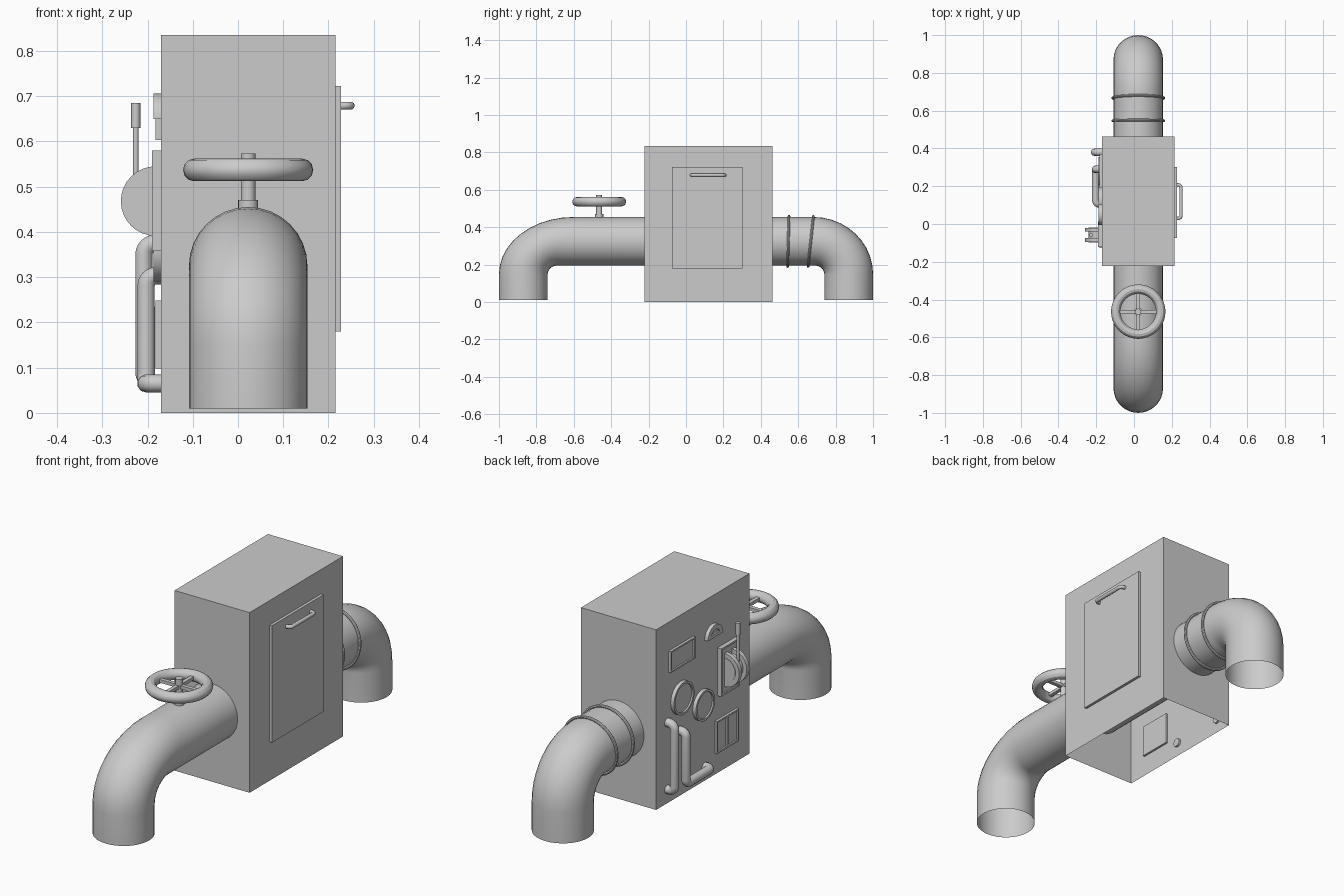
import bpy, bmesh, math
from mathutils import Vector, Matrix

if "Cube" in bpy.data.objects:
    bpy.data.objects.remove(bpy.data.objects["Cube"])

PX = 0.0225      # pipe / wheel centre line
WALL = -0.17     # instrument wall of the cabinet


def finish(bm, name, smooth=True):
    bmesh.ops.recalc_face_normals(bm, faces=bm.faces)
    me = bpy.data.meshes.new(name)
    bm.to_mesh(me)
    bm.free()
    ob = bpy.data.objects.new(name, me)
    bpy.context.collection.objects.link(ob)
    if smooth:
        bpy.ops.object.select_all(action='DESELECT')
        bpy.context.view_layer.objects.active = ob
        ob.select_set(True)
        bpy.ops.object.shade_smooth_by_angle(angle=math.radians(35))
    return ob


def recess(bm, thick, depth):
    # sink a framed area into every face that looks towards -x
    bm.normal_update()
    for f in [f for f in bm.faces if f.normal.x < -0.9]:
        bmesh.ops.inset_region(bm, faces=[f], thickness=thick)
        bm.normal_update()
        bmesh.ops.inset_region(bm, faces=[f], thickness=0.0005, depth=0)
        bmesh.ops.translate(bm, verts=f.verts, vec=(depth, 0, 0))


def box(name, lo, hi, frame=0, depth=0.007, open_bottom=False):
    lo, hi = Vector(lo), Vector(hi)
    bm = bmesh.new()
    m = Matrix.Translation((lo + hi) / 2) @ Matrix.Diagonal((*(hi - lo), 1))
    bmesh.ops.create_cube(bm, size=1, matrix=m)
    if open_bottom:
        bm.normal_update()
        bmesh.ops.delete(bm, geom=[f for f in bm.faces if f.normal.z < -.9], context='FACES')
    if frame:
        recess(bm, frame, depth)
    return finish(bm, name, False)


def cylinder(name, a, b, r, seg=24):
    a, b = Vector(a), Vector(b)
    bm = bmesh.new()
    rot = (b - a).to_track_quat('Z', 'Y').to_matrix().to_4x4()
    bmesh.ops.create_cone(bm, cap_ends=True, segments=seg, radius1=r, radius2=r,
                          depth=(b - a).length, matrix=Matrix.Translation((a + b) / 2) @ rot)
    return finish(bm, name)


def torus(name, loc, R, r, rot=(0, 0, 0), seg=40, sides=12):
    bpy.ops.mesh.primitive_torus_add(location=loc, rotation=rot, major_radius=R,
                                     minor_radius=r, major_segments=seg, minor_segments=sides)
    bpy.context.object.name = name
    bpy.ops.object.shade_smooth_by_angle()


def tube(name, pts, r, bend):
    # bent rod: straight runs with rounded corners
    pts = [Vector(p) for p in pts]
    path = [pts[0]]
    for p, c, n in zip(pts, pts[1:], pts[2:]):
        s, e = c + (p - c).normalized() * bend, c + (n - c).normalized() * bend
        o = s + e - c
        for i in range(7):
            t = math.pi / 2 * i / 6
            path.append(o + (s - o) * math.cos(t) + (e - o) * math.sin(t))
    path.append(pts[-1])
    cu = bpy.data.curves.new(name, 'CURVE')
    cu.dimensions = '3D'
    cu.bevel_depth, cu.bevel_resolution, cu.use_fill_caps = r, 3, True
    sp = cu.splines.new('POLY')
    sp.points.add(len(path) - 1)
    for q, v in zip(sp.points, path):
        q.co = (*v, 1)
    bpy.context.collection.objects.link(bpy.data.objects.new(name, cu))


def wall_disc(name, y, z, r, x, rim, half=False):
    # round or half-round dial on the instrument wall
    n = 32
    span = math.pi if half else 2 * math.pi
    count = n // 2 + 1 if half else n
    bm = bmesh.new()
    vs = [bm.verts.new((x, y + r * math.cos(span * i / (n // 2 if half else n)),
                        z + r * math.sin(span * i / (n // 2 if half else n)))) for i in range(count)]
    f = bm.faces.new(vs)
    ex = bmesh.ops.extrude_face_region(bm, geom=[f])
    bmesh.ops.translate(bm, vec=(-0.16 - x, 0, 0),
                        verts=[g for g in ex['geom'] if isinstance(g, bmesh.types.BMVert)])
    bmesh.ops.recalc_face_normals(bm, faces=bm.faces)
    recess(bm, rim, 0.007)
    finish(bm, name)


# cabinet, open underneath
box('cabinet', (WALL, -.222, 0), (.215, .462, .835), open_bottom=True)

# main pipe: rings lofted between an outer and an inner profile
sections = [((-1, .01), (-.74, .01))]
N = 10
for i in range(N + 1):
    t = math.pi / 2 * i / N
    c, s = math.cos(t), math.sin(t)
    sections.append(((-.60 - .40 * c, .15 + .305 * s), (-.69 - .05 * c, .145 + .05 * s)))
for i in range(N, -1, -1):
    t = math.pi / 2 * i / N
    c, s = math.cos(t), math.sin(t)
    sections.append(((.68 + .32 * c, .15 + .305 * s), (.69 + .05 * c, .145 + .05 * s)))
sections.append(((1, .01), (.74, .01)))
bm = bmesh.new()
rings = []
for o, n in sections:
    o, n = Vector((PX, *o)), Vector((PX, *n))
    mid, u = (o + n) / 2, (o - n) / 2
    rings.append([bm.verts.new(mid + u * math.cos(a) + Vector((.131 * math.sin(a), 0, 0)))
                  for a in (2 * math.pi * k / 32 for k in range(32))])
for r0, r1 in zip(rings, rings[1:]):
    for k in range(32):
        bm.faces.new((r0[k], r0[k - 1], r1[k - 1], r1[k]))
finish(bm, 'main_pipe')

# pipe clamps
for y, tilt in ((.547, -1.5), (.667, -6)):
    torus('pipe_clamp', (PX, y, .325), .135, .007, (math.radians(90 + tilt), 0, 0), sides=8)

# valve wheel
WY = -.464
torus('valve_wheel_rim', (PX, WY, .537), .119, .025)
cylinder('valve_stem', (PX, WY, .44), (PX, WY, .573), .016)
cylinder('valve_collar', (PX, WY, .44), (PX, WY, .47), .022)
box('wheel_spoke_x', (PX - .115, WY - .009, .53), (PX + .115, WY + .009, .545))
box('wheel_spoke_y', (PX - .009, WY - .115, .53), (PX + .009, WY + .115, .545))

# service door and handle
box('door', (.205, -.075, .18), (.228, .302, .722))
tube('door_handle', [(.222, .03, .679), (.249, .03, .679), (.249, .207, .679), (.222, .207, .679)], .009, .015)

# instrument wall: screen, dials, vent
box('screen', (-.182, .19, .603), (-.16, .37, .702), frame=.01)
wall_disc('half_gauge', .05, .65, .056, -.187, .022, half=True)
wall_disc('large_dial', .28, .453, .075, -.187, .01)
wall_disc('small_dial', .124, .36, .07, -.187, .01)
for i in range(2):
    y = -.128 + .08 * i
    box('vent_half', (-.182, y, .098), (-.16, y + .08, .248), frame=.01)

# lever switch: back plate, twin discs, core and arm
box('lever_plate', (-.19, -.122, .358), (-.16, .013, .58), frame=.012, depth=.006)
for y in (-.095, -.04):
    cylinder('lever_disc', (-.182, y, .468), (-.182, y + .02, .468), .077, 32)
cylinder('lever_core', (-.182, -.097, .468), (-.182, -.018, .468), .058, 32)
cylinder('lever_arm', (-.226, -.058, .49), (-.226, -.058, .64), .006, 12)
cylinder('lever_grip', (-.226, -.058, .63), (-.226, -.058, .685), .01, 12)

# small pipes
tube('long_pipe', [(-.16, .38, .375), (-.208, .38, .375), (-.208, .38, .065), (-.16, .38, .065)], .02, .025)
tube('branch_pipe', [(-.16, .29, .303), (-.203, .29, .303), (-.203, .29, .065),
                     (-.203, .105, .065), (-.16, .105, .065)], .02, .021)
